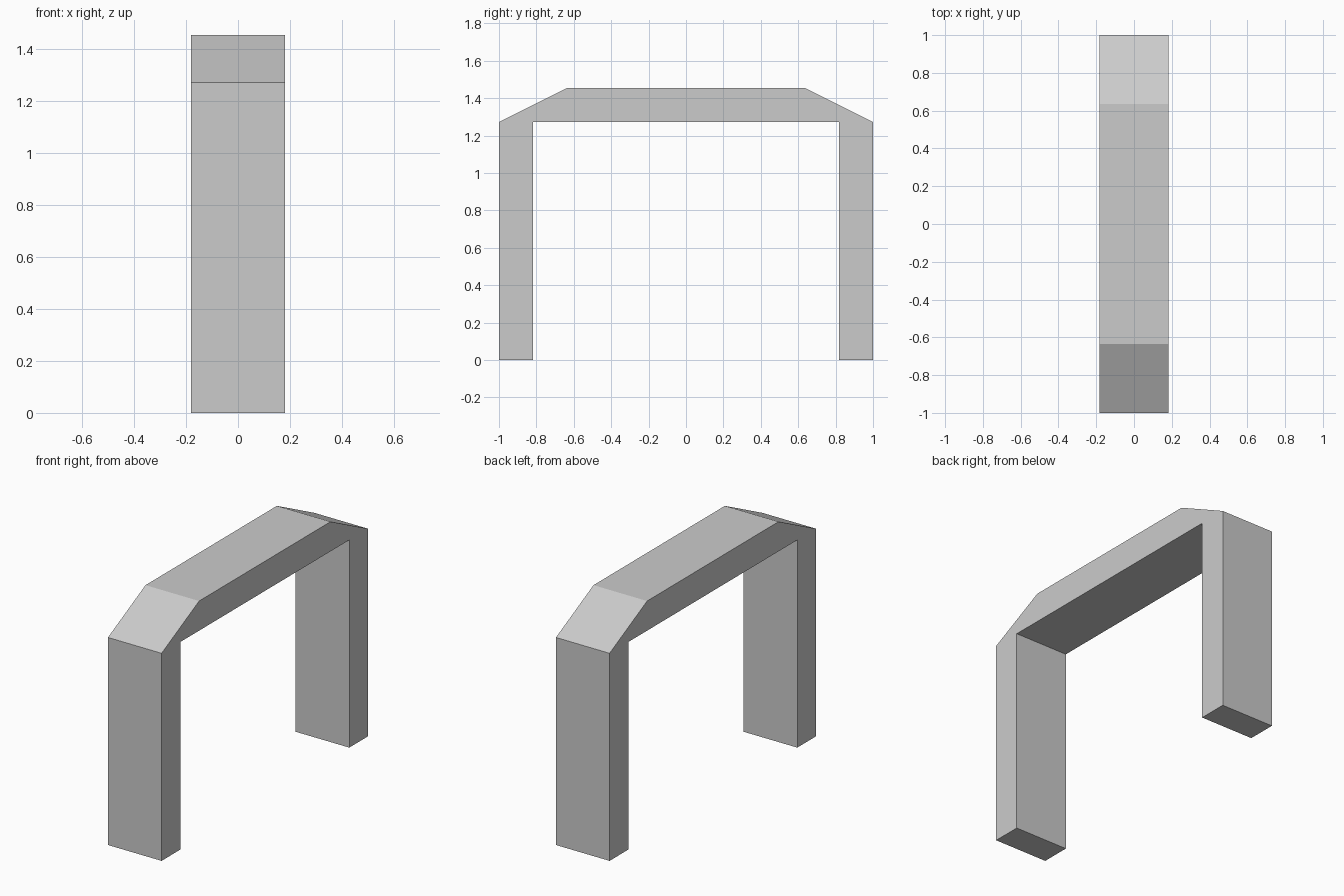
import bpy
import bmesh

cube = bpy.data.objects.get("Cube")
if cube:
    bpy.data.objects.remove(cube, do_unlink=True)

# Plain grey material
GREY = (0.6, 0.6, 0.6, 1.0)
mat = bpy.data.materials.new("plain grey")
mat.use_nodes = True
mat.diffuse_color = GREY
mat.node_tree.nodes["Principled BSDF"].inputs["Base Color"].default_value = GREY

# Arch proportions, in multiples of the leg thickness
UNIT = 2 / 11
HALF_SPAN = 5.5 * UNIT
INNER = HALF_SPAN - UNIT
SHOULDER = 7 * UNIT
TOP = 8 * UNIT
DEPTH = 2 * UNIT

# Half of the arch outline (y, z), mirrored to close it
half = [(INNER, SHOULDER), (INNER, 0), (HALF_SPAN, 0),
        (HALF_SPAN, SHOULDER), (HALF_SPAN - 2 * UNIT, TOP)]
outline = half + [(-y, z) for y, z in reversed(half)]

# Extrude the outline along x
bm = bmesh.new()
face = bm.faces.new([bm.verts.new((-DEPTH / 2, y, z)) for y, z in outline])
extruded = bmesh.ops.extrude_face_region(bm, geom=[face], use_keep_orig=True)
verts = [v for v in extruded["geom"] if isinstance(v, bmesh.types.BMVert)]
bmesh.ops.translate(bm, verts=verts, vec=(DEPTH, 0, 0))
bmesh.ops.recalc_face_normals(bm, faces=bm.faces)

mesh = bpy.data.meshes.new("arch")
bm.to_mesh(mesh)
bm.free()
mesh.materials.append(mat)
arch = bpy.data.objects.new("arch", mesh)
bpy.context.collection.objects.link(arch)
